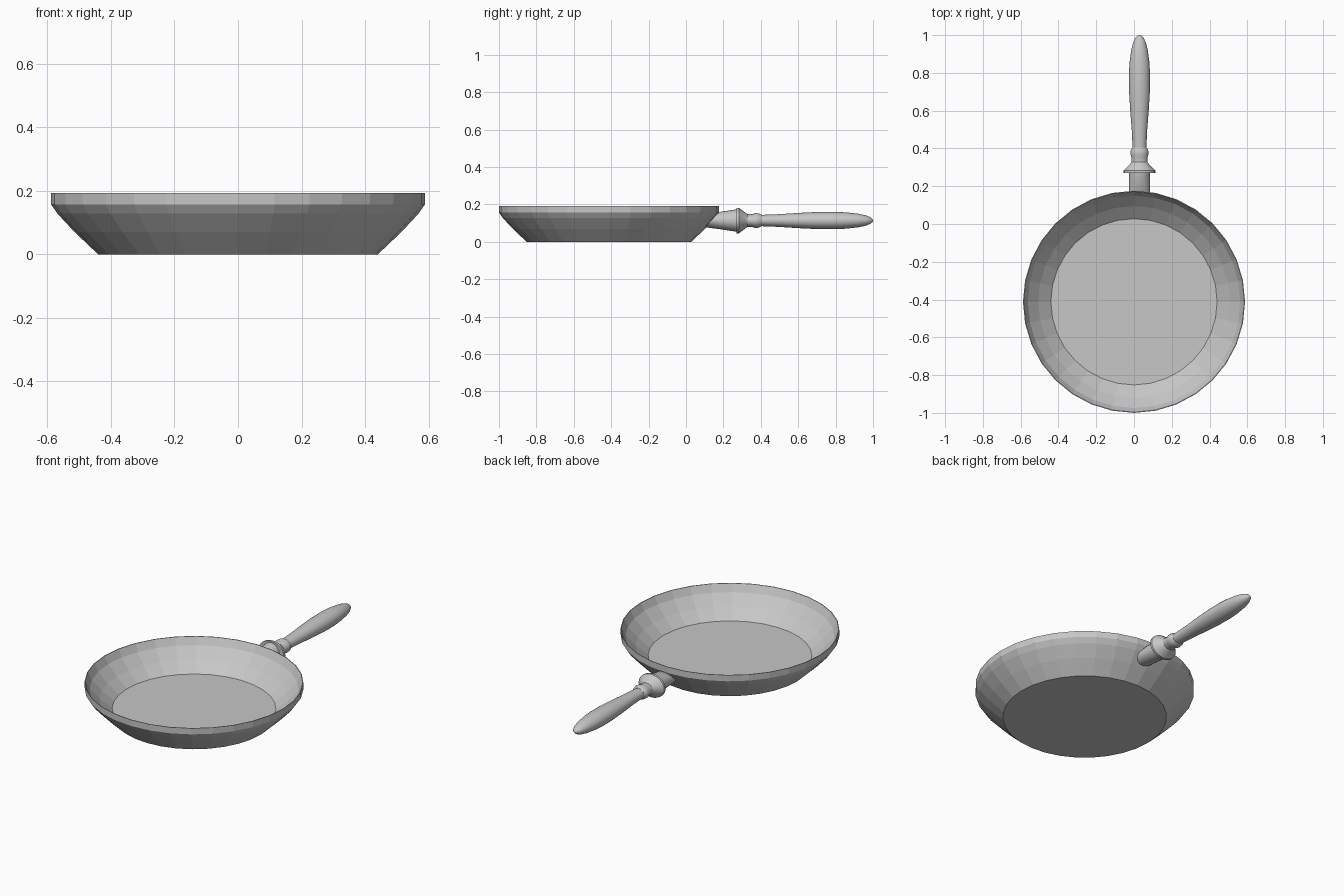
import bpy
import bmesh
from math import sin, cos, tau, pi

cube = bpy.data.objects.get("Cube")
if cube:
    bpy.data.objects.remove(cube, do_unlink=True)

metal = bpy.data.materials.new("grey_metal")
metal.use_nodes = True
grey = (0.57, 0.57, 0.57, 1)
metal.diffuse_color = grey
metal.node_tree.nodes["Principled BSDF"].inputs["Base Color"].default_value = grey

PAN_Y = -0.412


def loft(name, rings, cap_start=False, cap_end=False):
    """Join equal loops of points into one skin."""
    bm = bmesh.new()
    loops = [[bm.verts.new(p) for p in ring] for ring in rings]
    n = len(loops[0])
    for a, b in zip(loops, loops[1:]):
        for i in range(n):
            j = (i + 1) % n
            bm.faces.new((a[i], a[j], b[j], b[i]))
    if cap_start:
        bm.faces.new(loops[0][::-1])
    if cap_end:
        bm.faces.new(loops[-1])
    mesh = bpy.data.meshes.new(name)
    bm.to_mesh(mesh)
    bm.free()
    mesh.materials.append(metal)
    obj = bpy.data.objects.new(name, mesh)
    bpy.context.collection.objects.link(obj)
    return obj


def pan_ring(r, z, n=32):
    return [(r * cos(tau * i / n), PAN_Y + r * sin(tau * i / n), z) for i in range(n)]


def handle_ring(y, rx, rz, z=0.114, n=24):
    return [(0.029 + rx * cos(tau * i / n), y, z - rz * sin(tau * i / n)) for i in range(n)]


def smooth(obj):
    bpy.ops.object.select_all(action="DESELECT")
    obj.select_set(True)
    bpy.context.view_layer.objects.active = obj
    bpy.ops.object.shade_smooth_by_angle(angle=pi / 6)


# Faceted bowl: outer wall up to a thin rim, then inner wall down to a raised floor
outer = [(0.44, 0), (0.514, 0.07), (0.568, 0.128), (0.588, 0.157), (0.588, 0.193)]
inner = [(0.584, 0.193), (0.562, 0.15), (0.507, 0.092), (0.44, 0.036)]
loft("pan_body", [pan_ring(r, z) for r, z in outer + inner], True, True)

# Socket, widening in height towards the flange; its root meets the sloping wall
socket = [handle_ring(y, 0.055, rz) for y, rz in [(0.1, 0.036), (0.18, 0.046), (0.272, 0.06)]]
socket[0] = [(x, 0.095 + (z - 0.07) * 0.9, z) for x, y, z in socket[0]]
smooth(loft("handle_socket", socket, True, True))

# Flange and turned collar
collar = [(0.27, 0.084, 0.068), (0.283, 0.084, 0.068), (0.318, 0.049, 0.042),
          (0.328, 0.043, 0.034), (0.354, 0.043, 0.034), (0.37, 0.048, 0.04),
          (0.39, 0.046, 0.038), (0.404, 0.038, 0.031)]
smooth(loft("handle_collar", [handle_ring(*c) for c in collar], True, True))

# Rounded grip, swelling towards its end
grip = [(0.395, 0.036), (0.5, 0.041), (0.6, 0.049), (0.7, 0.055), (0.8, 0.056),
        (0.86, 0.052), (0.92, 0.044), (0.96, 0.034), (0.985, 0.022), (0.996, 0.011), (1.0, 0.003)]
smooth(loft("handle_grip", [handle_ring(y, r, r * 0.83) for y, r in grip], True, True))
